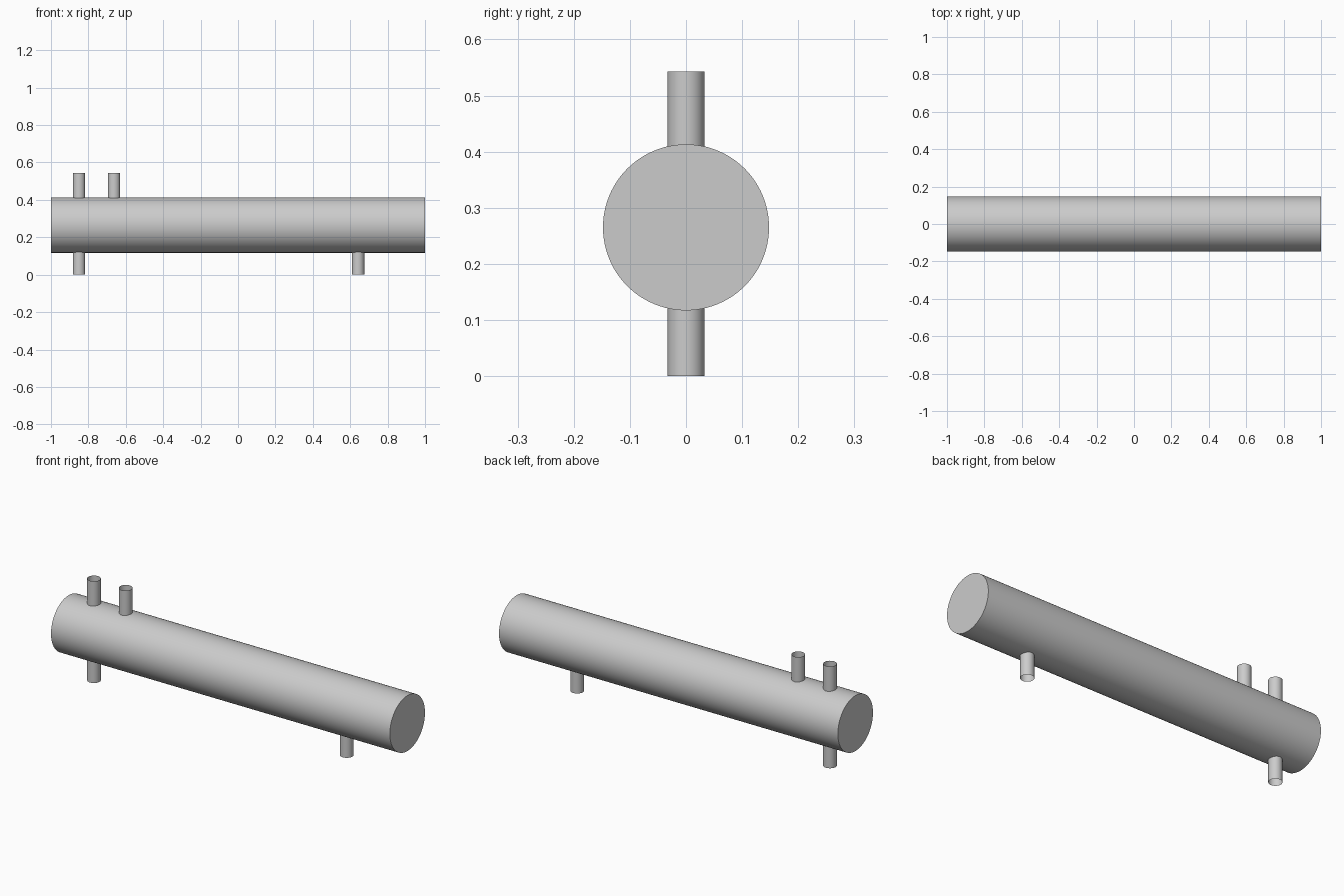
import bpy
import bmesh
import math
from mathutils import Matrix, Vector

cube = bpy.data.objects.get("Cube")
if cube:
    bpy.data.objects.remove(cube, do_unlink=True)

BODY_RADIUS = 0.148
BODY_Z = 0.265
STUB_RADIUS = 0.033
TOP_Z = 0.543

# One plain grey for the whole vessel
grey = bpy.data.materials.new("plain grey")
grey.use_nodes = True
colour = (0.6, 0.6, 0.6, 1)
grey.diffuse_color = colour
grey.node_tree.nodes["Principled BSDF"].inputs["Base Color"].default_value = colour


def cylinder(name, start, end, radius, sides, capped):
    """Smooth cylinder between two points, optionally with flat end caps."""
    start, end = Vector(start), Vector(end)
    axis = end - start
    place = Matrix.Translation((start + end) / 2) @ axis.to_track_quat("Z", "Y").to_matrix().to_4x4()
    bm = bmesh.new()
    bmesh.ops.create_cone(bm, cap_ends=capped, segments=sides, radius1=radius,
                          radius2=radius, depth=axis.length, matrix=place)
    mesh = bpy.data.meshes.new(name)
    bm.to_mesh(mesh)
    bm.free()
    mesh.materials.append(grey)
    obj = bpy.data.objects.new(name, mesh)
    bpy.context.collection.objects.link(obj)
    bpy.ops.object.select_all(action="DESELECT")
    obj.select_set(True)
    bpy.context.view_layer.objects.active = obj
    bpy.ops.object.shade_smooth_by_angle(angle=math.radians(30))
    return obj


# Long closed shell
cylinder("shell", (-1, 0, BODY_Z), (1, 0, BODY_Z), BODY_RADIUS, 96, True)

# Open pipe stubs, rooted just under the shell surface
root = BODY_RADIUS - 0.005
for name, x in (("top_outer_pipe", -0.85), ("top_inner_pipe", -0.663)):
    cylinder(name, (x, 0, BODY_Z + root), (x, 0, TOP_Z), STUB_RADIUS, 48, False)
for name, x in (("bottom_right_pipe", -0.85), ("bottom_left_pipe", 0.642)):
    cylinder(name, (x, 0, 0), (x, 0, BODY_Z - root), STUB_RADIUS, 48, False)
